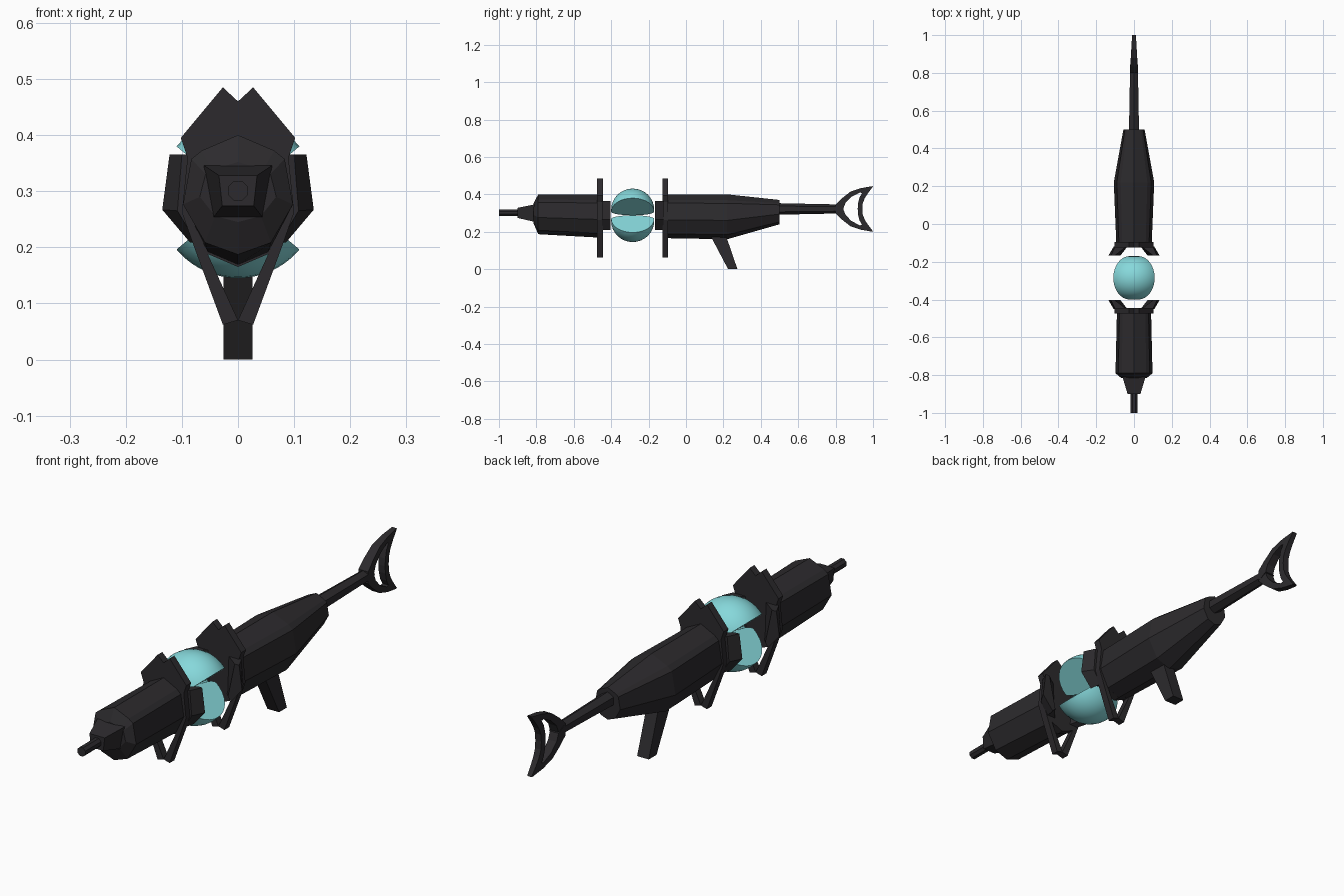
import bpy, bmesh, math

if "Cube" in bpy.data.objects:
    bpy.data.objects.remove(bpy.data.objects["Cube"])

def material(name, col):
    m = bpy.data.materials.new(name)
    m.diffuse_color = (*col, 1)
    m.use_nodes = True
    m.node_tree.nodes["Principled BSDF"].inputs["Base Color"].default_value = m.diffuse_color
    return m

DARK = material("dark_metal", (0.025, 0.023, 0.026))
TEAL = material("teal_glow", (0.24, 0.69, 0.71))

def loft(name, loops, mat=DARK, mirror=False):
    """Skin equal-length loops of points and cap both ends."""
    bm = bmesh.new()
    rings = [[bm.verts.new(p) for p in lp] for lp in loops]
    n = len(rings[0])
    for a, b in zip(rings, rings[1:]):
        for i in range(n):
            j = (i + 1) % n
            bm.faces.new((a[i], a[j], b[j], b[i]))
    bm.faces.new(rings[0])
    bm.faces.new(rings[-1][::-1])
    bmesh.ops.recalc_face_normals(bm, faces=bm.faces)
    me = bpy.data.meshes.new(name)
    bm.to_mesh(me)
    bm.free()
    me.materials.append(mat)
    ob = bpy.data.objects.new(name, me)
    bpy.context.collection.objects.link(ob)
    if mirror:
        ob.modifiers.new("mirror", 'MIRROR').use_clip = False
    return ob

HULL = [(0, 1), (.66, .87), (.85, .8), (1, .42), (.6, .1), (0, 0)]

def hull(y, w, z0, z1):
    half = [(x * w, y, z0 + t * (z1 - z0)) for x, t in HULL]
    return half + [(-x, y, z) for x, y, z in half[-2:0:-1]]

def trap(y, wt, zt, wb, zb):
    return [(-wt, y, zt), (wt, y, zt), (wb, y, zb), (-wb, y, zb)]

def disc(y, r, z, n=8):
    return [(r * math.cos((i + .5) * math.tau / n), y,
             z + r * math.sin((i + .5) * math.tau / n)) for i in range(n)]

# Front body, nose and barrel
loft("front_body", [hull(-.815, .068, .245, .352), hull(-.79, .098, .187, .4),
                    hull(-.45, .09, .168, .4)])
loft("nose", [trap(-.9, .034, .328, .028, .274), trap(-.81, .061, .346, .044, .253)])
loft("barrel", [disc(-1, .019, .301), disc(-.88, .019, .301)])

# Rear body
loft("rear_body", [hull(-.12, .093, .166, .4), hull(.22, .107, .16, .4),
                   hull(.5, .056, .24, .37)])

# Frame plates with V-shaped struts below, and flared clamps facing the orb
PLATE = [(0, .46), (.027, .485), (.102, .395), (.09, .36), (.1, .262),
         (.078, .2), (.027, .062), (0, .07), (.054, .188), (0, .165)]
CY = -.285
for tag, s in (("front", -1), ("rear", 1)):
    loft(tag + "_plate", [[(x, CY + s * d, z) for x, z in PLATE] for d in (.16, .19)],
         mirror=True)
    base = [(.04, .365), (.1, .365), (.108, .265), (.075, .21), (.035, .21)]
    tip = [(.102, .365), (.122, .365), (.135, .267), (.085, .208), (.072, .225)]
    loft(tag + "_clamp", [[(x, CY + s * .165, z) for x, z in base],
                          [(x, CY + s * .118, z) for x, z in tip]], mirror=True)

# Split orb: two rounded lobes swept about the long axis
def lobe_loop(a):
    pts = []
    for i in range(32):
        t = math.tau * i / 32
        r = .03 + (.113 if math.sin(t) > 0 else .03) * math.sin(t)
        pts.append((r * math.cos(a), CY + .115 * math.cos(t), .288 + r * math.sin(a)))
    return pts

for name, s in (("orb_upper_lobe", 1), ("orb_lower_lobe", -1)):
    ob = loft(name, [lobe_loop(s * math.radians(40 + 100 * i / 20)) for i in range(21)], TEAL)
    bpy.ops.object.select_all(action='DESELECT')
    ob.select_set(True)
    bpy.context.view_layer.objects.active = ob
    bpy.ops.object.shade_smooth_by_angle(angle=math.radians(35))

# Grip
loft("grip", [[(-.026, a, z), (.026, a, z), (.026, b, z), (-.026, b, z)]
              for a, b, z in ((.125, .21, .19), (.225, .275, 0))])

# Stock rod
loft("stock_rod", [disc(.48, .031, .322, 6), disc(.82, .024, .322, 6)])

# Open crescent butt: thin bands, each half mirrored about the rod height
def band(name, path):
    for tag, s in (("_upper", 1), ("_lower", -1)):
        loops = []
        for (y0, z0), (y1, z1) in path:
            w0, w1 = (.022 - .012 * (y - .8) / .2 for y in (y0, y1))
            loops.append([(-w0, y0, .322 + s * z0), (w0, y0, .322 + s * z0),
                          (w1, y1, .322 + s * z1), (-w1, y1, .322 + s * z1)])
        loft(name + tag, loops)

band("butt_arm", [((.8, .024), (.84, 0)), ((.835, .058), (.853, .032)),
                  ((.88, .093), (.885, .065)), ((.935, .111), (.93, .088)),
                  ((.998, .122), (.965, .08))])
loft("butt_root", [[(x, .8, .298), (x, .845, .322), (x, .8, .346)] for x in (-.022, .022)])
band("butt_pad", [((.918, 0), (.943, 0)), ((.92, .03), (.945, .03)),
                  ((.928, .062), (.956, .058)), ((.945, .092), (.972, .083)),
                  ((.975, .115), (1, .12))])
